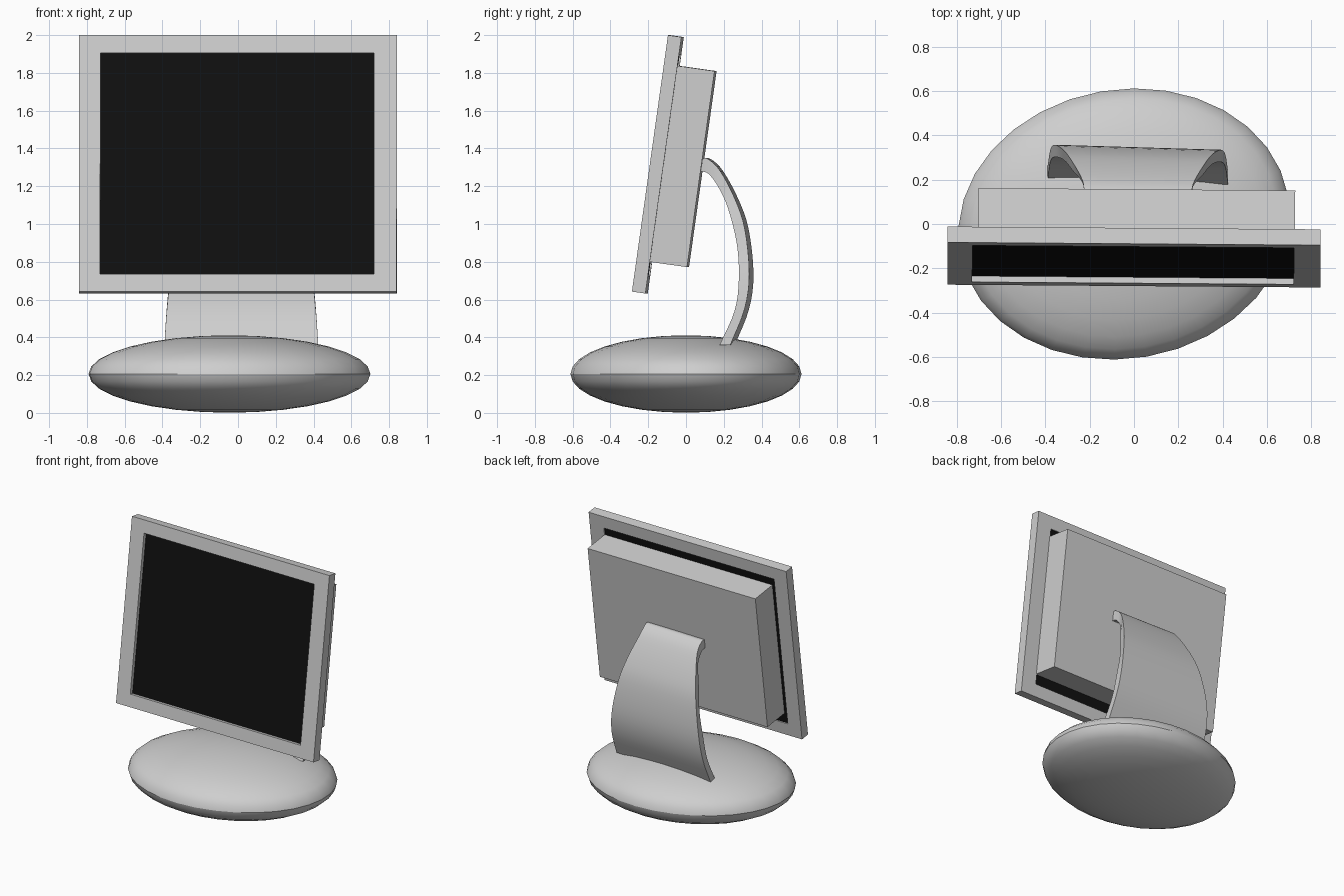
import bpy, bmesh, math
from mathutils import Matrix, Vector

cube = bpy.data.objects.get("Cube")
if cube:
    bpy.data.objects.remove(cube)


def material(name, value):
    mat = bpy.data.materials.new(name)
    mat.use_nodes = True
    colour = (value, value, value, 1)
    mat.diffuse_color = colour
    mat.node_tree.nodes["Principled BSDF"].inputs["Base Color"].default_value = colour
    return mat


grey = material("light grey plastic", 0.62)
black = material("screen black", 0.005)


def finish(bm, name, mat, matrix=Matrix(), smooth=None):
    bmesh.ops.recalc_face_normals(bm, faces=bm.faces)
    mesh = bpy.data.meshes.new(name)
    bm.to_mesh(mesh)
    bm.free()
    mesh.materials.append(mat)
    obj = bpy.data.objects.new(name, mesh)
    obj.matrix_world = matrix
    bpy.context.collection.objects.link(obj)
    if smooth:
        bpy.ops.object.select_all(action="DESELECT")
        obj.select_set(True)
        bpy.context.view_layer.objects.active = obj
        bpy.ops.object.shade_smooth_by_angle(angle=math.radians(smooth))
    return obj


def box(name, mat, low, high, matrix):
    bm = bmesh.new()
    bmesh.ops.create_cube(bm, size=1)
    low, high = Vector(low), Vector(high)
    for v in bm.verts:
        v.co = [(a + b) / 2 + c * (b - a) for a, b, c in zip(low, high, v.co)]
    return finish(bm, name, mat, matrix)


def loft(bm, rings, closed):
    """Join rings of points with quads; close into a loop or cap both ends."""
    rows = [[bm.verts.new(p) for p in ring] for ring in rings]
    n = len(rows[0])
    pairs = list(zip(rows, rows[1:]))
    if closed:
        pairs.append((rows[-1], rows[0]))
    for a, b in pairs:
        for i in range(n):
            j = (i + 1) % n
            bm.faces.new((a[i], a[j], b[j], b[i]))
    if not closed:
        bm.faces.new(rows[0])
        bm.faces.new(rows[-1])


def spline(points, steps=4):
    """Catmull-Rom curve through the points."""
    pts = [Vector(p) for p in points]
    pts = [2 * pts[0] - pts[1]] + pts + [2 * pts[-1] - pts[-2]]
    out = []
    for a, b, c, d in zip(pts, pts[1:], pts[2:], pts[3:]):
        for k in range(steps):
            t = k / steps
            out.append(0.5 * (2 * b + (c - a) * t + (2 * a - 5 * b + 4 * c - d) * t ** 2
                              + (3 * b - a - 3 * c + d) * t ** 3))
    return out + [pts[-2]]


# Base: flattened ellipsoid with a crease round its equator
bm = bmesh.new()
bmesh.ops.create_uvsphere(bm, u_segments=32, v_segments=16, radius=1)
bmesh.ops.scale(bm, vec=(0.751, 0.607, 0.205), verts=bm.verts)
finish(bm, "base", grey,
       Matrix.Translation((-0.045, 0, 0.206)) @ Matrix.Rotation(0.17, 4, "Z"), 30.5)

# Tilted head: local x across, y back, z up from the front bottom edge
head = (Matrix.Translation((0, -0.28, 0.642)) @ Matrix.Rotation(-0.0075, 4, "Z")
        @ Matrix.Rotation(math.radians(-8), 4, "X"))


def rectangle(x0, x1, z0, z1, y):
    return [(x0, y, z0), (x1, y, z0), (x1, y, z1), (x0, y, z1)]


# Bezel: rectangular ring with an open middle
outer = (-0.842, 0.84, 0, 1.371)
inner = (-0.73, 0.72, 0.094, 1.276)
depth = 0.072
bm = bmesh.new()
loft(bm, [rectangle(*outer, 0), rectangle(*outer, depth),
          rectangle(*inner, depth), rectangle(*inner, 0)], True)
finish(bm, "bezel", grey, head)

# Screen panel set into the bezel, and the housing behind it
box("screen", black, (-0.73, 0.027, 0.094), (0.72, 0.064, 1.276), head)
box("rear_housing", grey, (-0.704, 0.06, 0.169), (0.724, 0.27, 1.217), head)

# Stand: curved plate, wider towards the base; rows are (half width, y, z)
back_edge = spline([(0.407, 0.235, 0.36), (0.395, 0.31, 0.55), (0.375, 0.334, 0.735),
                    (0.334, 0.31, 0.97), (0.294, 0.257, 1.13), (0.25, 0.177, 1.28),
                    (0.243, 0.114, 1.343), (0.243, 0.08, 1.347)])
front_edge = spline([(0.407, 0.178, 0.36), (0.395, 0.257, 0.54), (0.375, 0.279, 0.71),
                     (0.334, 0.267, 0.895), (0.294, 0.22, 1.08), (0.25, 0.167, 1.195),
                     (0.243, 0.115, 1.265), (0.243, 0.07, 1.28)])


def stand_point(p, side):
    x = 0.0175 + side * p.x
    return (x, p.y - 0.03 * (x - 0.42), p.z)


bm = bmesh.new()
loft(bm, [[stand_point(b, 1), stand_point(b, -1), stand_point(f, -1), stand_point(f, 1)]
          for b, f in zip(back_edge, front_edge)], False)
finish(bm, "stand", grey, smooth=40)
